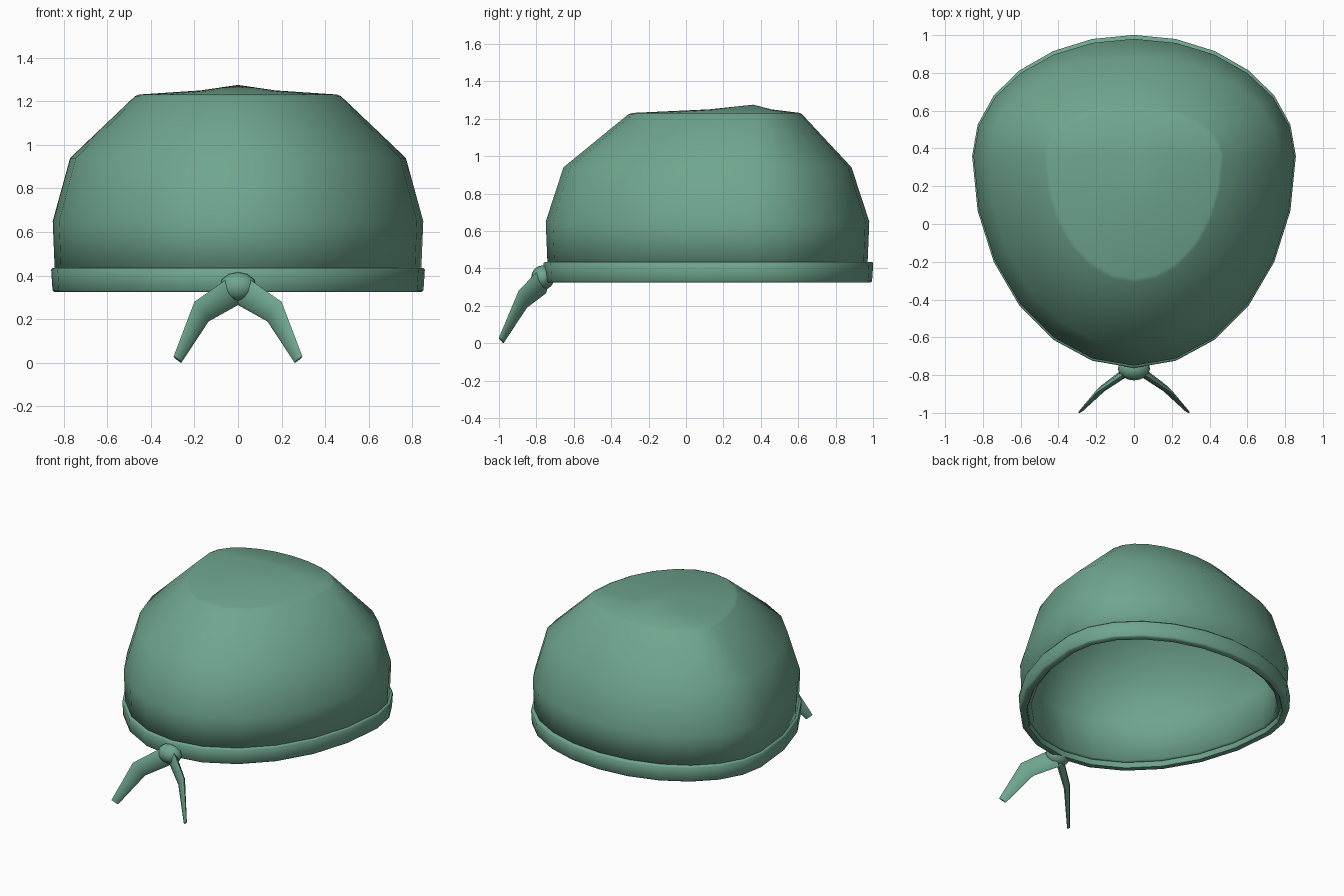
import bpy, bmesh, math
from mathutils import Vector

if "Cube" in bpy.data.objects:
    bpy.data.objects.remove(bpy.data.objects["Cube"])

green = bpy.data.materials.new("sage green")
green.diffuse_color = (0.16, 0.38, 0.27, 1)
green.use_nodes = True
green.node_tree.nodes["Principled BSDF"].inputs["Base Color"].default_value = green.diffuse_color
SEG = 24
CY = 0.36  # widest point of the head outline


def ring(z, side, front, back, n=SEG):
    """Egg-shaped outline made of two half ellipses, counter-clockwise."""
    pts = []
    for i in range(n):
        a = 2 * math.pi * i / n
        s = math.sin(a)
        pts.append(Vector((side * math.cos(a), CY + s * (back if s > 0 else front), z)))
    return pts


def loft(name, rings, cap_start=False, cap_end=False, tip=None, closed=False, angle=35):
    """Skin a list of rings into one smooth-shaded object."""
    bm = bmesh.new()
    vs = [[bm.verts.new(p) for p in r] for r in rings]
    n = len(rings[0])
    pairs = list(zip(vs, vs[1:]))
    if closed:
        pairs.append((vs[-1], vs[0]))
    for a, b in pairs:
        for i in range(n):
            j = (i + 1) % n
            bm.faces.new((a[i], a[j], b[j], b[i]))
    if cap_start:
        bm.faces.new(vs[0][::-1])
    if cap_end:
        bm.faces.new(vs[-1])
    if tip:
        t = bm.verts.new(tip)
        for i in range(n):
            bm.faces.new((vs[-1][i], vs[-1][(i + 1) % n], t))
    else:
        bmesh.ops.recalc_face_normals(bm, faces=bm.faces)
    me = bpy.data.meshes.new(name)
    bm.to_mesh(me)
    bm.free()
    ob = bpy.data.objects.new(name, me)
    bpy.context.collection.objects.link(ob)
    me.materials.append(green)
    bpy.ops.object.select_all(action='DESELECT')
    ob.select_set(True)
    bpy.context.view_layer.objects.active = ob
    bpy.ops.object.shade_smooth_by_angle(angle=math.radians(angle))
    return ob


# Cloth crown: open shell with a softened rim and a shallow peak on top
crown = loft("crown", [
    ring(0.36, 0.838, 1.098, 0.608),
    ring(0.65, 0.85, 1.11, 0.62),
    ring(0.94, 0.77, 1.015, 0.525),
    ring(1.222, 0.474, 0.67, 0.262),
    ring(1.231, 0.455, 0.648, 0.248),
    ring(1.25, 0.17, 0.235, 0.095),
], tip=(0, CY, 1.275))
shell = crown.modifiers.new("thickness", 'SOLIDIFY')
shell.thickness = 0.06
shell.offset = -1

# Hem band around the opening
band_profile = [(0.324, -0.010), (0.332, -0.002), (0.427, 0.004), (0.435, -0.003),
                (0.435, -0.045), (0.332, -0.052), (0.324, -0.046)]
loft("hem_band", [ring(z, 0.853 + d, 1.118 + d, 0.637 + d) for z, d in band_profile],
     closed=True, angle=50)

# Knot at the front
bpy.ops.mesh.primitive_uv_sphere_add(segments=12, ring_count=8, radius=1,
                                     location=(0, -0.766, 0.35),
                                     rotation=(math.pi / 2, 0, 0))
knot = bpy.context.object
knot.name = "knot"
knot.scale = (0.085, 0.066, 0.062)
knot.data.materials.append(green)
bpy.ops.object.shade_smooth_by_angle(angle=math.radians(60))

# Two bent, flattened tails: upper edge, lower edge, thickness
stations = [((0.03, -0.78, 0.40), (0.0, -0.75, 0.265), 0.05),
            ((0.20, -0.895, 0.28), (0.135, -0.85, 0.19), 0.035),
            ((0.295, -1.0, 0.03), (0.26, -0.975, 0.0), 0.014)]
thin = Vector((0.7, 0.7, 0))
for name, sx in (("right_tail", 1), ("left_tail", -1)):
    rings = []
    for up, low, t in stations:
        up, low = Vector(up), Vector(low)
        mid, half = (up + low) / 2, (up - low) / 2
        pts = [mid + half * math.cos(k * math.pi / 4) + thin * (t / 2) * math.sin(k * math.pi / 4)
               for k in range(8)]
        rings.append([Vector((p.x * sx, p.y, p.z)) for p in pts])
    loft(name, rings, cap_start=True, cap_end=True, angle=70)
